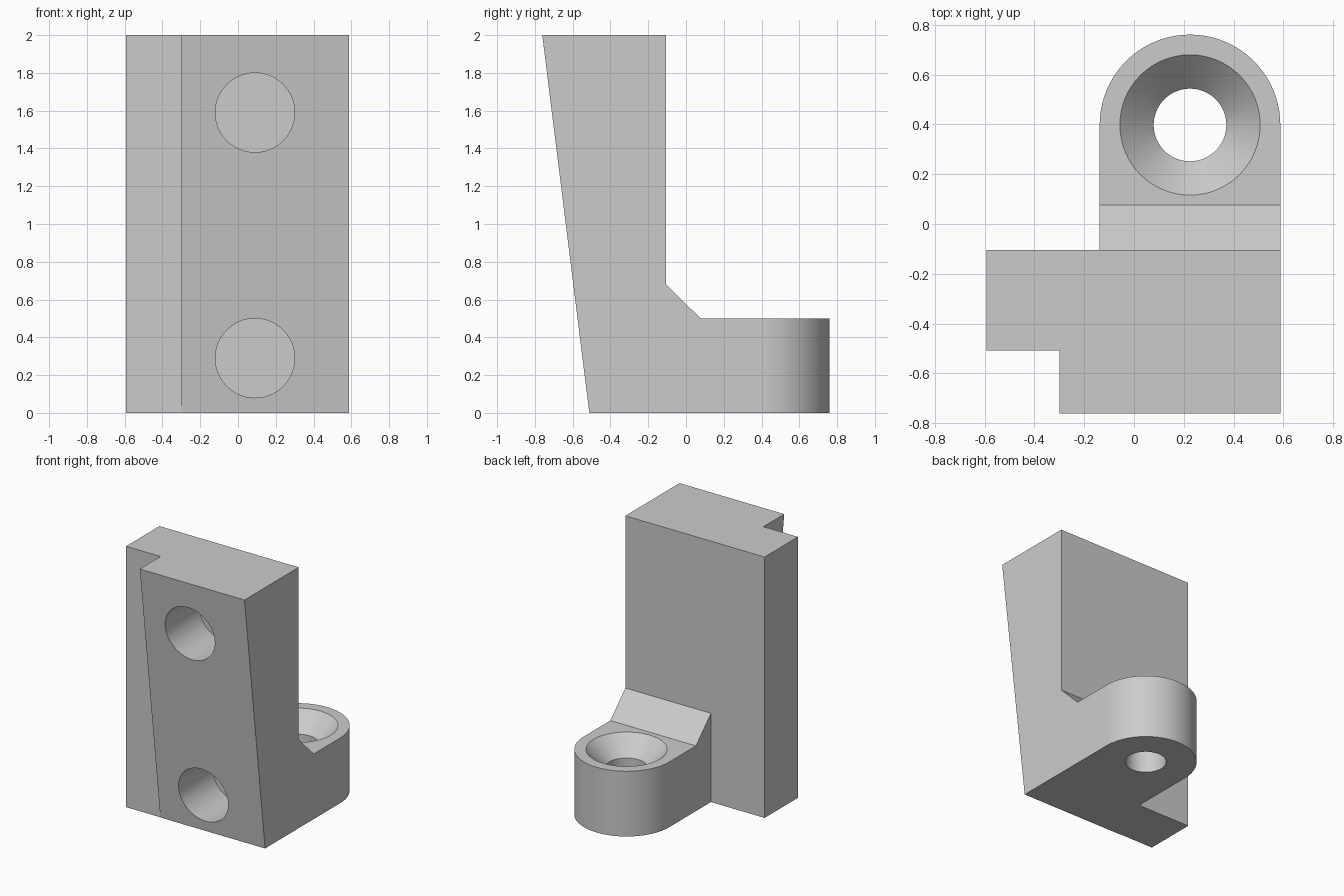
import bpy, bmesh, math
from mathutils import Vector

if "Cube" in bpy.data.objects:
    bpy.data.objects.remove(bpy.data.objects["Cube"])

grey = bpy.data.materials.new("light_grey")
grey.diffuse_color = (0.6, 0.6, 0.6, 1)
grey.use_nodes = True
grey.node_tree.nodes["Principled BSDF"].inputs["Base Color"].default_value = grey.diffuse_color


def prism(name, points, offset):
    """Extrude a planar outline along an offset vector."""
    bm = bmesh.new()
    face = bm.faces.new([bm.verts.new(p) for p in points])
    ext = bmesh.ops.extrude_face_region(bm, geom=[face])
    verts = [g for g in ext["geom"] if isinstance(g, bmesh.types.BMVert)]
    bmesh.ops.translate(bm, verts=verts, vec=Vector(offset))
    bmesh.ops.recalc_face_normals(bm, faces=bm.faces)
    mesh = bpy.data.meshes.new(name)
    bm.to_mesh(mesh)
    bm.free()
    mesh.materials.append(grey)
    ob = bpy.data.objects.new(name, mesh)
    bpy.context.collection.objects.link(ob)
    return ob


def side_prism(name, yz, x0, x1):
    return prism(name, [(x0, y, z) for y, z in yz], (x1 - x0, 0, 0))


def revolve(name, rz, cx, cy, n=64):
    """Closed solid turned about a vertical axis from (radius, height) rings."""
    bm = bmesh.new()
    rings = [[bm.verts.new((cx + r * math.cos(2 * math.pi * i / n),
                            cy + r * math.sin(2 * math.pi * i / n), z))
              for i in range(n)] for r, z in rz]
    for a, b in zip(rings, rings[1:]):
        for i in range(n):
            j = (i + 1) % n
            bm.faces.new((a[i], a[j], b[j], b[i]))
    bm.faces.new(rings[0])
    bm.faces.new(rings[-1])
    bmesh.ops.recalc_face_normals(bm, faces=bm.faces)
    mesh = bpy.data.meshes.new(name)
    bm.to_mesh(mesh)
    bm.free()
    mesh.materials.append(grey)
    ob = bpy.data.objects.new(name, mesh)
    bpy.context.collection.objects.link(ob)
    return ob


def combine(target, tool, operation):
    """Apply a boolean and remove the tool object."""
    mod = target.modifiers.new("bool", 'BOOLEAN')
    mod.operation, mod.object, mod.solver = operation, tool, 'EXACT'
    bpy.context.view_layer.objects.active = target
    bpy.ops.object.modifier_apply(modifier=mod.name)
    bpy.data.objects.remove(tool)


LEFT, RIGHT, BACK = -0.593, 0.588, -0.105
HX, HY, R = 0.225, 0.398, 0.363

# upright block with leaning front face
bracket = side_prism("bracket", [(-0.512, 0), (BACK, 0), (BACK, 2), (-0.761, 2)], LEFT, RIGHT)

# step along the left front edge
combine(bracket, side_prism("step_cutter", [(-1, -1), (-0.509, -1), (-0.509, 3), (-1, 3)],
                            -1, -0.3), 'DIFFERENCE')

# rounded foot with sloped fillet against the upright
outline = [(HX - R, -0.3, 0), (HX + R, -0.3, 0)]
outline += [(HX + R * math.cos(math.pi * i / 40), HY + R * math.sin(math.pi * i / 40), 0)
            for i in range(41)]
foot = prism("foot", outline, (0, 0, 0.68))
combine(foot, side_prism("slope_cutter", [(BACK, 0.68), (0.077, 0.5), (1, 0.5), (1, 1), (BACK, 1)],
                         -1, 1), 'DIFFERENCE')
combine(bracket, foot, 'UNION')

# countersunk screw hole through the foot
combine(bracket, revolve("screw_cutter", [(0.146, -0.1), (0.146, 0.364), (0.282, 0.5), (0.282, 0.6)],
                         HX, HY), 'DIFFERENCE')

# two blind round holes in the leaning face
for z in (1.59, 0.29):
    end = -0.512 - 0.1245 * z + 0.41
    ring = [(0.09 + 0.21 * math.cos(2 * math.pi * i / 64), -1,
             z + 0.21 * math.sin(2 * math.pi * i / 64)) for i in range(64)]
    combine(bracket, prism("hole_cutter", ring, (0, end + 1, 0)), 'DIFFERENCE')

# smooth the curved walls, keep the edges crisp
bpy.ops.object.select_all(action='DESELECT')
bracket.select_set(True)
bpy.context.view_layer.objects.active = bracket
bpy.ops.object.shade_smooth_by_angle(angle=math.radians(20))
